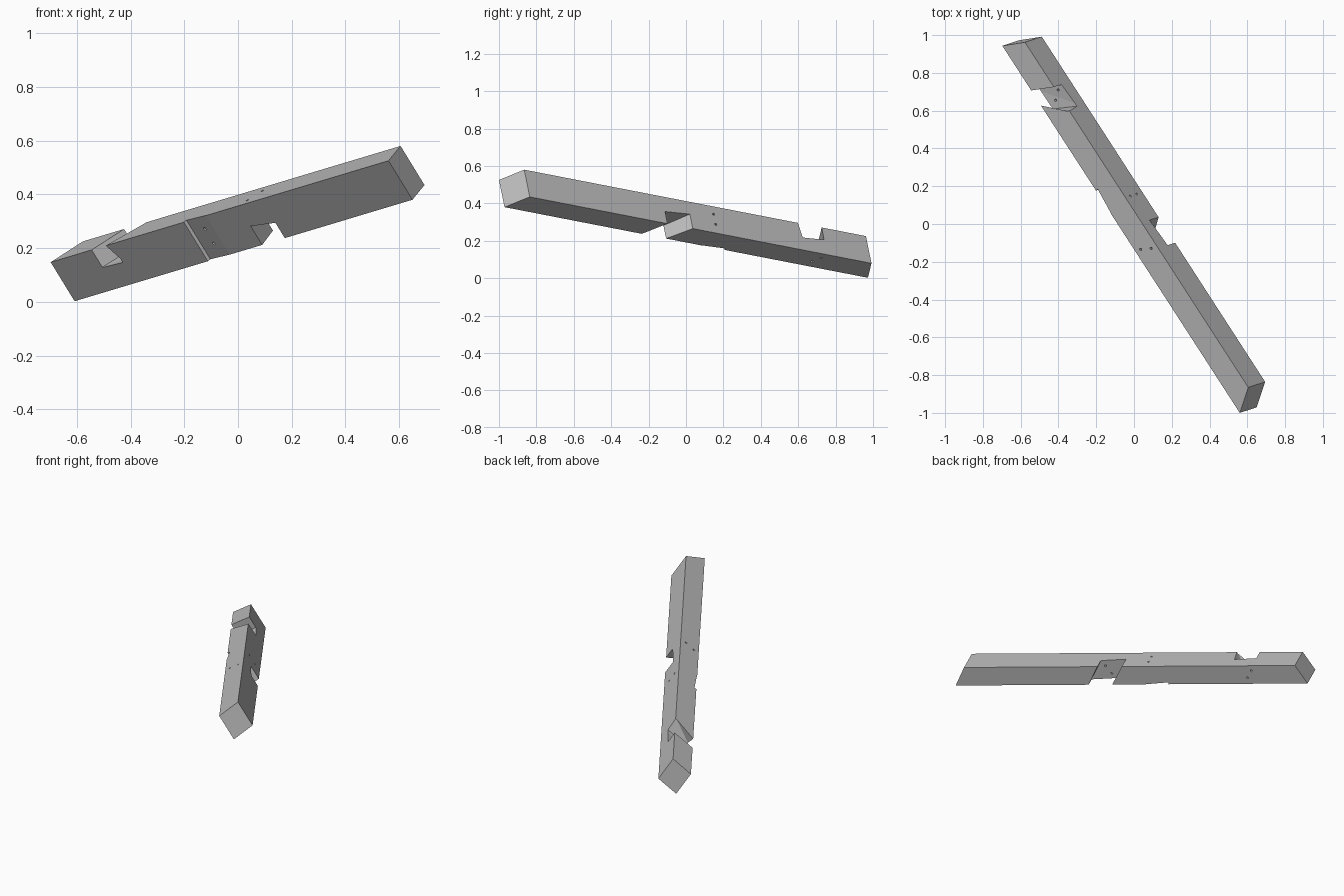
import bpy, bmesh
from mathutils import Vector, Matrix

if "Cube" in bpy.data.objects:
    bpy.data.objects.remove(bpy.data.objects["Cube"], do_unlink=True)

# Beam frame: s runs along the beam, p across its thickness, q down its depth
ORIGIN = Vector((0.56, -1.0, 0.525))
S = Vector((-0.536, 0.8285, -0.161)).normalized()
P = Vector((0.669, 0.5326, 0.518))
P = (P - S * P.dot(S)).normalized()
Q = S.cross(P)
THICK, DEPTH = 0.1305, 0.173
FRAME = Matrix.Translation(ORIGIN) @ Matrix((S, P, Q)).transposed().to_4x4()

wood = bpy.data.materials.new("grey timber")
wood.use_nodes = True
GREY = (0.5, 0.5, 0.5, 1)
wood.diffuse_color = GREY
wood.node_tree.nodes["Principled BSDF"].inputs["Base Color"].default_value = GREY


def solid(name, points):
    """Convex solid through points given in the beam frame."""
    bm = bmesh.new()
    for pt in points:
        bm.verts.new(pt)
    bmesh.ops.convex_hull(bm, input=bm.verts)
    bmesh.ops.dissolve_limit(bm, angle_limit=0.01, verts=bm.verts, edges=bm.edges)
    bmesh.ops.recalc_face_normals(bm, faces=bm.faces)
    mesh = bpy.data.meshes.new(name)
    bm.to_mesh(mesh)
    bm.free()
    mesh.materials.append(wood)
    obj = bpy.data.objects.new(name, mesh)
    obj.matrix_world = FRAME
    bpy.context.collection.objects.link(obj)
    return obj


def notch(name, front, back):
    """Skewed notch from its (s, q) outline on the front and back sides."""
    pts = []
    for (sf, qf), (sb, qb) in zip(front, back):
        for t in (-0.2, 1.2):
            pts.append((sf + (sb - sf) * t, THICK * t, qf + (qb - qf) * t))
    return solid(name, pts)


def peg_hole(start, end, radius=0.0065):
    """Thin round cutter between two points in the beam frame."""
    a, b = Vector(start), Vector(end)
    bm = bmesh.new()
    turn = (b - a).to_track_quat("Z", "Y").to_matrix().to_4x4()
    bmesh.ops.create_cone(bm, cap_ends=True, segments=12, radius1=radius, radius2=radius,
                          depth=(b - a).length * 1.4,
                          matrix=Matrix.Translation((a + b) / 2) @ turn)
    mesh = bpy.data.meshes.new("peg_hole_cutter")
    bm.to_mesh(mesh)
    bm.free()
    mesh.materials.append(wood)
    obj = bpy.data.objects.new("peg_hole_cutter", mesh)
    obj.matrix_world = FRAME
    bpy.context.collection.objects.link(obj)
    return obj


# Brace with mitred ends
brace = solid("brace_beam", [(s, p, q) for q in (0, DEPTH)
                             for s, p in ((0, 0), (2.345, 0), (0.079, THICK), (2.284, THICK))])

# Notches: upper side, lower side, and a shallow wedge housing on the front
LOW = DEPTH + 0.03
cutters = [
    notch("upper_notch_cutter",
          [(1.975, -0.02), (1.925, 0.082), (2.06, 0.077), (2.06, -0.02)],
          [(1.853, -0.02), (1.857, 0.09), (1.998, 0.078), (1.998, -0.02)]),
    notch("lower_notch_cutter",
          [(0.886, LOW), (0.886, DEPTH - 0.068), (1.043, DEPTH - 0.083), (1.043, LOW)],
          [(0.968, LOW), (0.968, DEPTH - 0.077), (1.131, DEPTH - 0.092), (1.131, LOW)]),
    solid("housing_cutter", [(s, p, q) for q in (-0.05, LOW)
                             for s, p in ((1.268, -0.05), (1.268, 0.001),
                                          (1.42, -0.05), (1.42, 0.014))]),
]

# Paired peg holes through each joint
for q in (0.051, 0.115):
    cutters.append(peg_hole((1.334, 0, q), (1.291, THICK, q)))
for s, p in ((1.022, 0.034), (0.991, 0.092), (1.987, 0.093), (1.953, 0.043)):
    cutters.append(peg_hole((s, p, 0), (s, p, DEPTH)))

for cutter in cutters:
    cut = brace.modifiers.new(cutter.name, "BOOLEAN")
    cut.operation = "DIFFERENCE"
    cut.solver = "EXACT"
    cut.object = cutter
    cutter.hide_render = True

# Apply the cuts and drop the cutters
bpy.context.view_layer.update()
result = bpy.data.meshes.new_from_object(
    brace.evaluated_get(bpy.context.evaluated_depsgraph_get()))
brace.modifiers.clear()
brace.data = result
result.name = "brace_beam"
for cutter in cutters:
    bpy.data.objects.remove(cutter, do_unlink=True)
